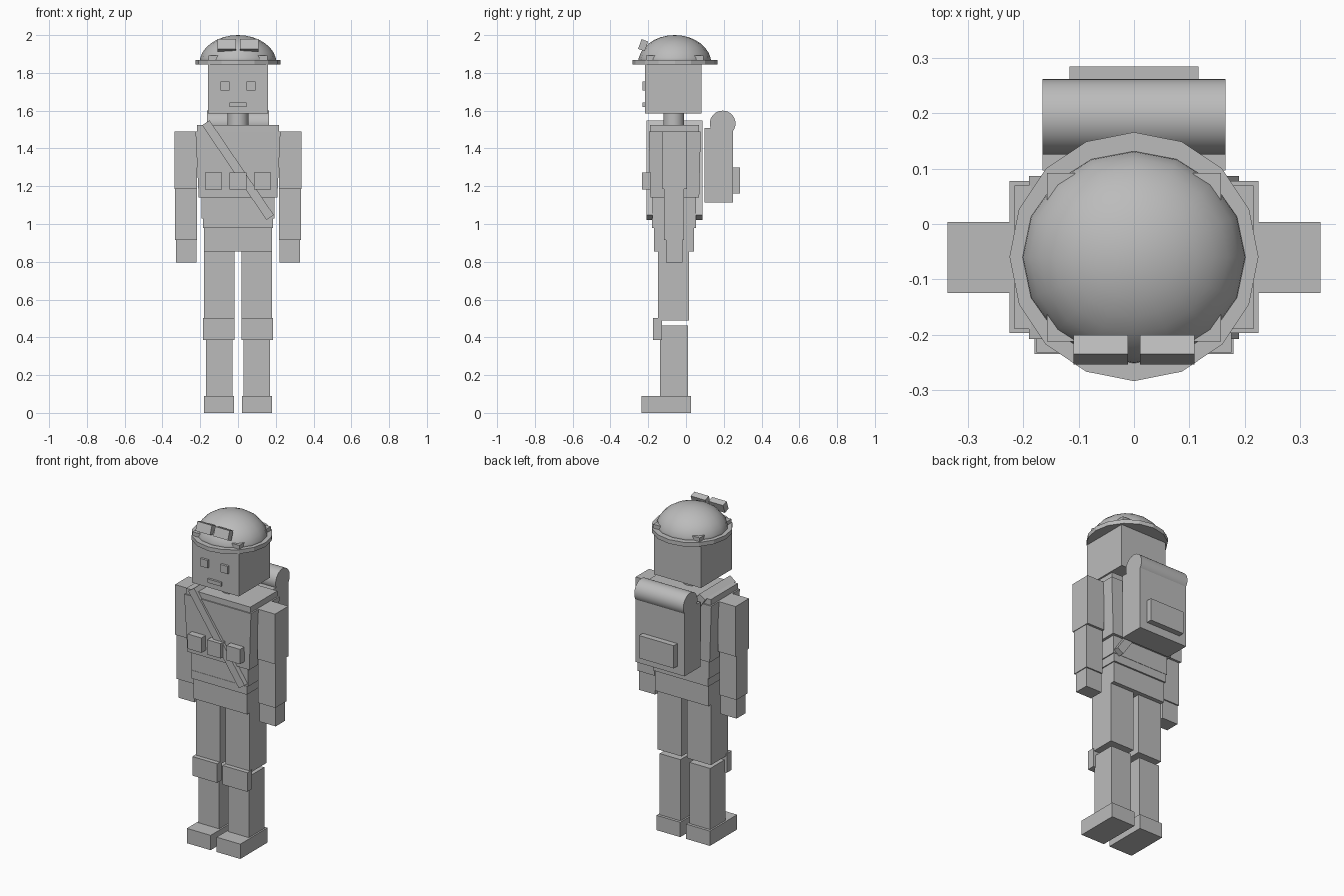
import bpy
import math
from mathutils import Matrix

if "Cube" in bpy.data.objects:
    bpy.data.objects.remove(bpy.data.objects["Cube"], do_unlink=True)

grey = bpy.data.materials.new("plain_grey")
grey.use_nodes = True
COLOUR = (0.5, 0.5, 0.5, 1)
grey.diffuse_color = COLOUR
grey.node_tree.nodes["Principled BSDF"].inputs["Base Color"].default_value = COLOUR


def finish(name, smooth=False):
    obj = bpy.context.object
    obj.name = name
    obj.data.materials.append(grey)
    if smooth:
        bpy.ops.object.shade_smooth_by_angle(angle=math.radians(40))
    return obj


def box(name, x, y, z, rot=(0, 0, 0)):
    """Box from its (low, high) range on each axis, turned about its centre."""
    spans = (x, y, z)
    bpy.ops.mesh.primitive_cube_add(size=1, location=[sum(s) / 2 for s in spans], rotation=rot)
    obj = finish(name)
    obj.data.transform(Matrix.Diagonal([s[1] - s[0] for s in spans] + [1]))
    return obj


def pair(name, x, y, z, rot=(0, 0, 0)):
    """Matching boxes on the left (+x) and right (-x)."""
    box("left_" + name, x, y, z, rot)
    box("right_" + name, (-x[1], -x[0]), y, z, rot)


def cylinder(name, sides, radius, depth, centre, rot=(0, 0, 0), smooth=False):
    bpy.ops.mesh.primitive_cylinder_add(vertices=sides, radius=radius, depth=depth,
                                        location=centre, rotation=rot)
    return finish(name, smooth)


# Legs
pair("boot", (.02, .18), (-.235, .027), (0, .09))
pair("shin", (.03, .17), (-.138, .01), (.09, .462))
pair("knee_pad", (.018, .185), (-.175, -.128), (.387, .503))
pair("thigh", (.018, .18), (-.148, .017), (.488, .855))

# Torso
box("hips", (-.18, .18), (-.17, .042), (.855, .98))
box("belt", (-.186, .186), (-.18, .052), (.98, 1.03))
box("abdomen", (-.192, .192), (-.178, .054), (1.03, 1.14))
chest = box("chest", (-.225, .225), (-.197, .078), (1.14, 1.49))
for v in chest.data.vertices:
    if v.co.z < 0:
        v.co.x *= .925
        v.co.y *= .94
box("shoulder_yoke", (-.216, .216), (-.19, .07), (1.49, 1.525))

# Sash wraps the whole torso as one tilted band
box("sash", (-.0235, .0235), (-.208, .087), (.982, 1.588), (0, -math.radians(34.2), 0))
for i, side in enumerate(("right", "middle", "left")):
    x = (i - 1) * .13
    box(side + "_pouch", (x - .046, x + .046), (-.232, -.17), (1.183, 1.273))

# Arms
pair("upper_arm", (.218, .337), (-.125, .004), (1.185, 1.49))
pair("forearm", (.218, .333), (-.117, -.01), (.915, 1.185))
pair("hand", (.22, .328), (-.106, -.018), (.797, .915))

# Backpack with bedroll
box("backpack", (-.165, .165), (.097, .25), (1.113, 1.507))
box("backpack_pocket", (-.117, .117), (.24, .285), (1.162, 1.3))
cylinder("bedroll", 32, .068, .33, (0, .194, 1.532), (0, math.pi / 2, 0), True)

# Head
cylinder("neck", 24, .055, .09, (0, -.065, 1.555), smooth=True)
box("head", (-.158, .158), (-.217, .083), (1.585, 1.855))
pair("eye", (.044, .092), (-.231, -.21), (1.708, 1.755))
box("mouth", (-.045, .045), (-.23, -.21), (1.62, 1.643))

# Helmet
cylinder("helmet_brim", 16, .225, .025, (0, -.059, 1.857))
bpy.ops.mesh.primitive_uv_sphere_add(segments=16, ring_count=16, radius=1,
                                     location=(0, -.06, 1.85))
dome = finish("helmet_dome", True)
for v in dome.data.vertices:
    v.co.z = max(v.co.z, 0)
dome.data.transform(Matrix.Diagonal((.204, .194, .15, 1)))
pair("front_helmet_clip", (.107, .157), (-.212, -.162), (1.848, 1.893))
pair("back_helmet_clip", (.107, .157), (.042, .092), (1.848, 1.893))
pair("goggle_lens", (.011, .109), (-.2455, -.2085), (1.919, 1.974), (-math.radians(20), 0, 0))
